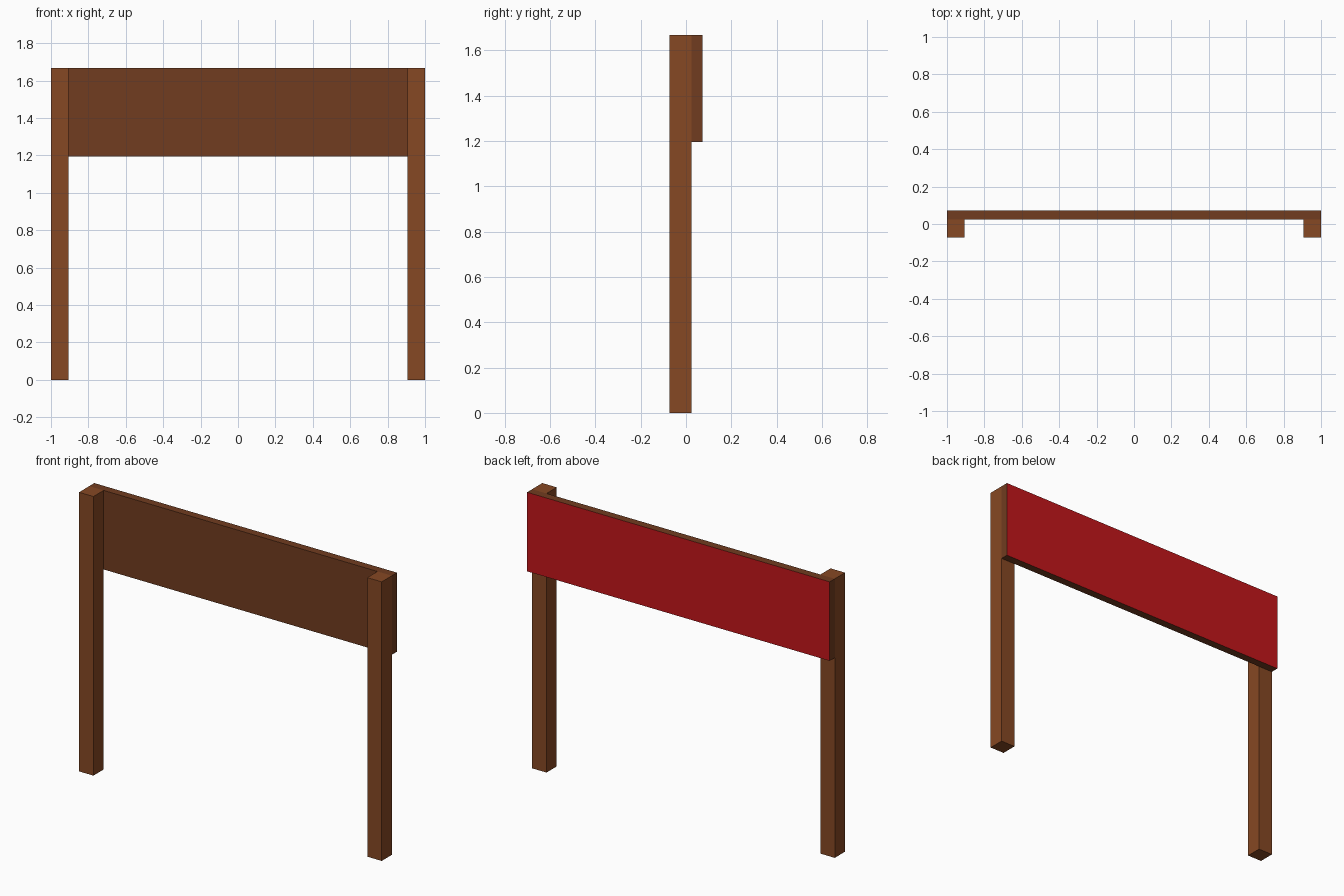
import bpy
import bmesh

if "Cube" in bpy.data.objects:
    bpy.data.objects.remove(bpy.data.objects["Cube"])


def material(name, color):
    m = bpy.data.materials.new(name)
    m.diffuse_color = (*color, 1.0)
    m.use_nodes = True
    m.node_tree.nodes["Principled BSDF"].inputs["Base Color"].default_value = m.diffuse_color
    return m


def box(name, low, high, *mats):
    bm = bmesh.new()
    bmesh.ops.create_cube(bm, size=1)
    for v in bm.verts:
        v.co = [h if c > 0 else l for c, l, h in zip(v.co, low, high)]
    bm.normal_update()
    mesh = bpy.data.meshes.new(name)
    bm.to_mesh(mesh)
    bm.free()
    for m in mats:
        mesh.materials.append(m)
    obj = bpy.data.objects.new(name, mesh)
    bpy.context.collection.objects.link(obj)
    return obj


post_wood = material("post_wood", (0.24, 0.065, 0.017))
board_wood = material("board_wood", (0.165, 0.045, 0.014))
red_paint = material("red_paint", (0.55, 0.008, 0.011))

HEIGHT = 1.667
DEPTH = 0.072
POST = 0.095
JOINT = DEPTH - 0.048   # y where the posts meet the board

# Square posts at both ends
for side, x in (("left", -1.0), ("right", 1.0 - POST)):
    box(side + "_post", (x, -DEPTH, 0), (x + POST, JOINT, HEIGHT), post_wood)

# Board across the back of the posts, painted red on its rear face
board = box("sign_board", (-1, JOINT, 1.195), (1, DEPTH, HEIGHT), board_wood, red_paint)
for face in board.data.polygons:
    if face.normal.y > 0.9:
        face.material_index = 1
